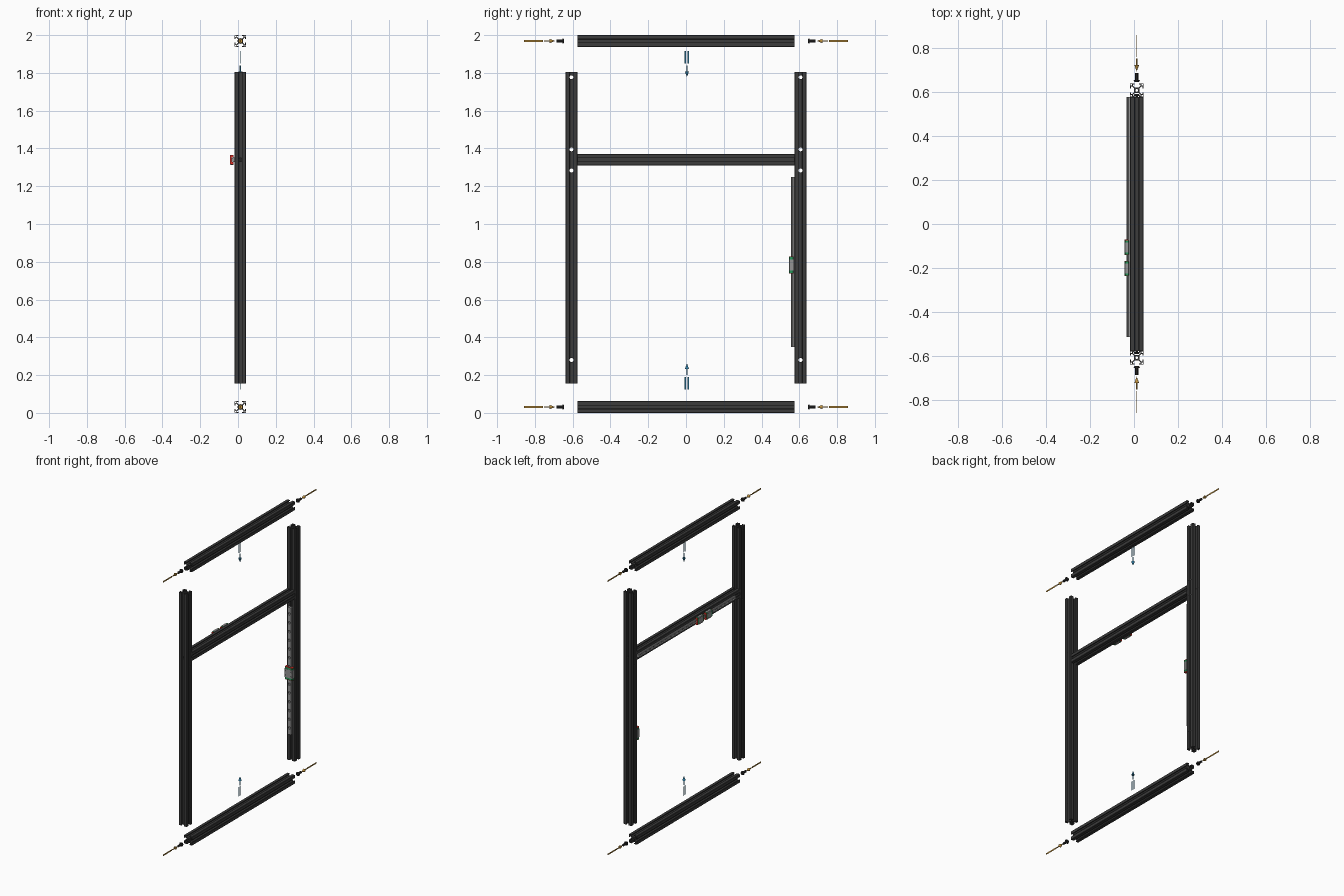
import bpy, bmesh, math
from mathutils import Matrix, Vector

if "Cube" in bpy.data.objects:
    bpy.data.objects.remove(bpy.data.objects["Cube"])

S = 0.00311          # one millimetre of the real frame in model units
CX = 0.0124          # frame centre plane
PY = 195 * S         # post centre offset


def material(name, rgb):
    m = bpy.data.materials.new(name)
    m.diffuse_color = (*rgb, 1)
    m.use_nodes = True
    m.node_tree.nodes["Principled BSDF"].inputs["Base Color"].default_value = m.diffuse_color
    return m


BLACK = material("black_anodised", (0.045, 0.045, 0.045))
STEEL = material("steel", (0.30, 0.30, 0.30))
BOLT = material("dark_bolt", (0.015, 0.015, 0.015))
GREEN = material("green_cap", (0.02, 0.30, 0.10))
RED = material("red_seal", (0.75, 0.03, 0.02))
ORANGE = material("orange_marker", (0.55, 0.30, 0.05))
BLUE = material("blue_marker", (0.03, 0.22, 0.40))


def frame(x, y, z, origin=(0, 0, 0)):
    """Matrix from three axis directions and an origin."""
    m = Matrix((x, y, z)).transposed().to_4x4()
    m.translation = Vector(origin)
    return m


def link(name, me, mat):
    ob = bpy.data.objects.new(name, me)
    bpy.context.collection.objects.link(ob)
    if mat:
        me.materials.clear()
        me.materials.append(mat)
    return ob


def prism(name, loops, length, mtx, mat):
    """Extrude closed section loops (mm) along local z, centred."""
    cu = bpy.data.curves.new(name, 'CURVE')
    cu.dimensions, cu.fill_mode, cu.extrude = '2D', 'BOTH', length / 2
    for pts in loops:
        sp = cu.splines.new('POLY')
        sp.points.add(len(pts) - 1)
        for p, (x, y) in zip(sp.points, pts):
            p.co = (x * S, y * S, 0, 1)
        sp.use_cyclic_u = True
    tmp = bpy.data.objects.new("tmp", cu)
    bpy.context.collection.objects.link(tmp)
    bpy.context.view_layer.update()
    me = bpy.data.meshes.new_from_object(
        tmp.evaluated_get(bpy.context.evaluated_depsgraph_get()))
    bpy.data.objects.remove(tmp)
    bm = bmesh.new()
    bm.from_mesh(me)
    bmesh.ops.remove_doubles(bm, verts=bm.verts, dist=1e-5)
    bm.transform(mtx)
    bmesh.ops.recalc_face_normals(bm, faces=bm.faces)
    for f in bm.faces:
        f.smooth = False
    bm.to_mesh(me)
    bm.free()
    me.name = name
    return link(name, me, mat)


def rods(name, items, mat, seg=20):
    """Cylinders / cones in one mesh: (start, end, radius1, radius2)."""
    bm = bmesh.new()
    for a, b, r1, r2 in items:
        a, b = Vector(a), Vector(b)
        rot = (b - a).to_track_quat('Z', 'Y').to_matrix().to_4x4()
        bmesh.ops.create_cone(bm, cap_ends=True, segments=seg, radius1=r1, radius2=r2,
                              depth=(b - a).length,
                              matrix=Matrix.Translation((a + b) / 2) @ rot)
    me = bpy.data.meshes.new(name)
    bm.to_mesh(me)
    bm.free()
    return link(name, me, mat)


def cut(ob, items, seg=16):
    """Drill cylindrical holes."""
    tool = rods("drill", items, None, seg)
    tool.hide_render = True
    mod = ob.modifiers.new("holes", 'BOOLEAN')
    mod.operation, mod.object, mod.solver = 'DIFFERENCE', tool, 'EXACT'
    bpy.context.view_layer.objects.active = ob
    bpy.ops.object.modifier_apply(modifier=mod.name)
    bpy.data.objects.remove(tool)


def box(name, centre, size, mat):
    bm = bmesh.new()
    bmesh.ops.create_cube(bm, size=1, matrix=Matrix.Translation(centre) @ Matrix.Diagonal((*size, 1)))
    me = bpy.data.meshes.new(name)
    bm.to_mesh(me)
    bm.free()
    return link(name, me, mat)


# T-slot section: one side repeated four times, hollow corners and centre bore
side = [(3, 10), (3, 8.2), (5.7, 8.2), (5.7, 7), (2.7, 4),
        (-2.7, 4), (-5.7, 7), (-5.7, 8.2), (-3, 8.2), (-3, 10), (-9.2, 10), (-10, 9.2)]
turn = [lambda x, y: (x, y), lambda x, y: (-y, x), lambda x, y: (-x, -y), lambda x, y: (y, -x)]
SECTION = [[t(*p) for t in turn for p in side]]
SECTION += [[t(x, y) for x, y in ((6.9, 6.9), (9, 6.9), (9, 9), (6.9, 9))] for t in turn]
SECTION.append([(2.1 * math.cos(i * math.pi / 8), 2.1 * math.sin(i * math.pi / 8)) for i in range(16)])

X, Y, Z = Vector((1, 0, 0)), Vector((0, 1, 0)), Vector((0, 0, 1))

# horizontal bars
for name, z in (("bottom_bar", 10 * S), ("middle_bar", 1.34), ("top_bar", 2 - 10 * S)):
    prism(name, SECTION, 370 * S, frame(X, -Z, Y, (CX, 0, z)), BLACK)

# upright posts with drilled access holes, and screws joining the middle bar
for s, label in ((-1, "left"), (1, "right")):
    post = prism(label + "_post", SECTION, 530 * S, frame(X, Y, Z, (CX, s * PY, 0.98)), BLACK)
    holes = [((CX - 0.05, s * PY, z), (CX + 0.05, s * PY, z), 0.0105, 0.0105)
             for z in (0.28, 1.283, 1.395, 1.777)]
    holes.append(((CX, s * PY - 0.05, 1.34), (CX, s * PY + 0.05, 1.34), 0.0098, 0.0098))
    cut(post, holes)
    y0 = s * 185 * S
    rods(label + "_joint_screw", [
        ((CX, y0 - s * 0.03, 1.34), (CX, y0 + s * 0.007, 1.34), 0.0064, 0.0064),
        ((CX, y0 + s * 0.006, 1.34), (CX, y0 + s * 0.0145, 1.34), 0.0145, 0.010)], BOLT)


def rail(name, w, h, length, pitch, mtx):
    """Linear rail along local z, standing up along local x."""
    half = [(0, w / 2), (h * .45, w / 2), (h * .55, w / 2 - .7), (h * .75, w / 2 - .7),
            (h * .85, w / 2), (h - .3, w / 2), (h, w / 2 - .3)]
    ob = prism(name, [half + [(x, -y) for x, y in reversed(half)]], length, mtx, STEEL)
    n = int(length / pitch)
    items = []
    for i in range(n):
        c = (i - (n - 1) / 2) * pitch
        p = lambda x: mtx @ Vector((x * S, 0, c))
        items.append((p(h * .5), p(h + 2), w * .32 * S, w * .32 * S))
    cut(ob, items)


def carriage(name, w, h, rw, rh, length, mtx):
    """Rail block: steel body, green end caps, red seals."""
    def section(k, d):
        wo, hi, lo = w / 2 - d, h - d, h * .19 + d * .3
        half = [(lo, rw / 2 + k), (lo, wo - .5), (lo + .5, wo), (hi - 1, wo), (hi, wo - 1)]
        inner = [(rh + k, -rw / 2 - k), (rh + k, rw / 2 + k)]
        return [inner + half + [(x, -y) for x, y in reversed(half)]]

    body, cap, seal = length * .66, length * .13, length * .04
    ob = prism(name + "_block", section(.4, 0), body, mtx, STEEL)
    items = []
    for a in (-1, 1):
        for b in (-1, 1):
            p = lambda x: mtx @ Vector((x * S, a * w * .36 * S, b * body * .27))
            items.append((p(h - 2), p(h + 1), 1.2 * S, 1.2 * S))
    cut(ob, items, 12)
    for e, tag in ((-1, "a"), (1, "b")):
        prism(name + "_cap_" + tag, section(.4, .4), cap,
              mtx @ Matrix.Translation((0, 0, e * (body + cap) / 2)), GREEN)
        prism(name + "_seal_" + tag, section(.2, .5), seal,
              mtx @ Matrix.Translation((0, 0, e * (body / 2 + cap + seal / 2))), RED)


# rail and two carriages on the back face of the middle bar
def cross(y):
    return frame(-X, Z, Y, (CX - 10 * S, y, 1.34))


rail("cross_rail", 7, 4.8, 350 * S, 15 * S, cross(0.031))
carriage("cross_carriage_1", 17, 8, 7, 4.8, 0.07, cross(-0.106))
carriage("cross_carriage_2", 17, 8, 7, 4.8, 0.07, cross(-0.202))


# rail and carriage on the inner face of the right post
def upright(z):
    return frame(-Y, X, Z, (CX, 185 * S, z))


rail("upright_rail", 9, 6.5, 0.9, 20 * S, upright(0.798))
carriage("upright_carriage", 20, 10, 9, 6.5, 0.09, upright(0.783))

# loose screws, with orange direction arrows and plain label strips
for zn, z in (("bottom", 10 * S), ("top", 2 - 10 * S)):
    for s, label in ((-1, "left"), (1, "right")):
        n = zn + "_" + label
        at = lambda y: (CX, s * y, z)
        rods(n + "_screw", [(at(0.645), at(0.654), 0.0105, 0.0148),
                            (at(0.653), at(0.686), 0.0078, 0.0078)], BOLT)
        rods(n + "_arrow", [(at(0.722), at(0.692), 0.011, 0.0),
                            (at(0.752), at(0.721), 0.0035, 0.0035)], ORANGE)
        box(n + "_label_strip", at(0.808), (0.002, 0.1, 0.010), ORANGE)

# blue arrows showing the bars closing onto the frame
for zn, d, tip in (("bottom", -1, 0.262), ("top", 1, 1.778)):
    at = lambda k: (CX, 0.005, tip + d * k)
    rods(zn + "_bar_arrow", [(at(0.03), at(0), 0.011, 0.0),
                             (at(0.062), at(0.029), 0.0035, 0.0035)], BLUE)
    for i, y in enumerate((-0.005, 0.013)):
        box(f"{zn}_bar_label_strip_{i + 1}", (CX, y, tip + d * 0.104), (0.002, 0.008, 0.066), BLUE)
